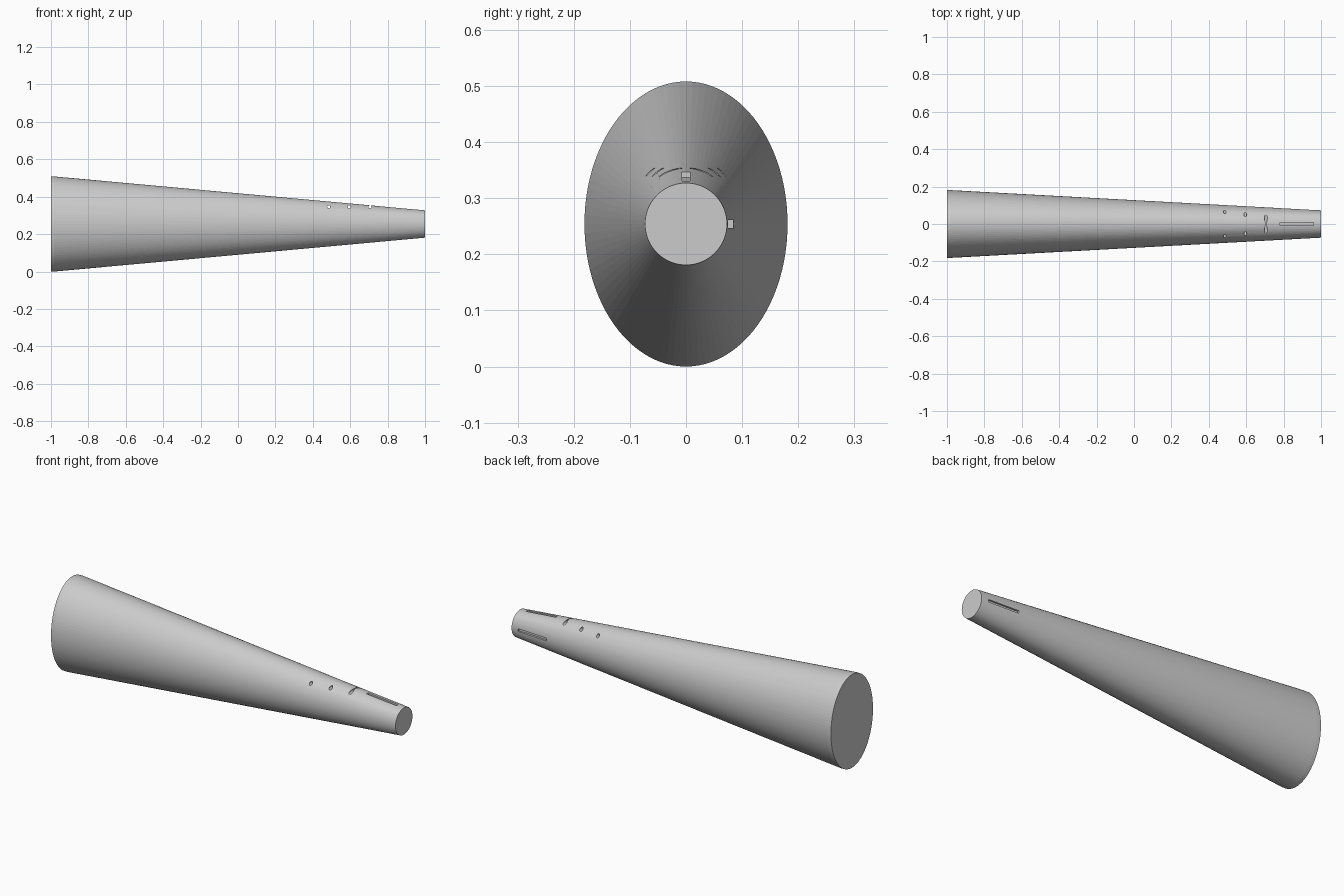
import bpy, bmesh, math
from mathutils import Matrix, Vector

if "Cube" in bpy.data.objects:
    bpy.data.objects.remove(bpy.data.objects["Cube"])

grey = bpy.data.materials.new("light_grey")
grey.use_nodes = True
colour = (0.6, 0.6, 0.6, 1)
grey.diffuse_color = colour
grey.node_tree.nodes["Principled BSDF"].inputs["Base Color"].default_value = colour

CENTRE = 0.254
SIDES = 96
BIG_Y, BIG_Z, SMALL = 0.181, 0.254, 0.073
COLLAR = -0.98


def add_object(name, bm):
    bmesh.ops.recalc_face_normals(bm, faces=bm.faces)
    mesh = bpy.data.meshes.new(name)
    bm.to_mesh(mesh)
    bm.free()
    mesh.materials.append(grey)
    obj = bpy.data.objects.new(name, mesh)
    bpy.context.collection.objects.link(obj)
    return obj


def radius_at(x, big):
    t = (x - COLLAR) / (1 - COLLAR)
    return big + (SMALL - big) * t


# Body: oval collar tapering to a round tip
bm = bmesh.new()
rings = []
for x, ry, rz in ((-1, BIG_Y, BIG_Z), (COLLAR, BIG_Y, BIG_Z), (1, SMALL, SMALL)):
    angles = [2 * math.pi * i / SIDES for i in range(SIDES)]
    rings.append([bm.verts.new((x, ry * math.cos(a), CENTRE + rz * math.sin(a)))
                  for a in angles])
for a, b in zip(rings, rings[1:]):
    for i in range(SIDES):
        j = (i + 1) % SIDES
        bm.faces.new((a[i], a[j], b[j], b[i]))
bm.faces.new(rings[0])
bm.faces.new(rings[-1])
body = add_object("tapered_body", bm)


# Cutters: three cross holes through the upper body
cutters = []
for x in (0.485, 0.595, 0.705):
    bm = bmesh.new()
    place = Matrix.Translation((x, 0, 0.346)) @ Matrix.Rotation(math.pi / 2, 4, "X")
    bmesh.ops.create_cone(bm, cap_ends=True, segments=24, radius1=0.008,
                          radius2=0.008, depth=0.5, matrix=place)
    cutters.append(add_object("cross_hole_cutter", bm))


# Cutters: shallow slots following the taper, on the top and the back
def slot_cutter(name, out, big):
    start, end, depth, half = 0.78, 0.96, 0.01, 0.007
    side = out.cross(Vector((1, 0, 0)))
    bm = bmesh.new()
    quads = []
    for x in (start, end):
        r = radius_at(x, big)
        quads.append([bm.verts.new(Vector((x, 0, CENTRE)) + out * (r + h) + side * w)
                      for h, w in ((-depth, -half), (-depth, half),
                                   (depth, half), (depth, -half))])
    a, b = quads
    bm.faces.new(a)
    bm.faces.new(b)
    for i in range(4):
        j = (i + 1) % 4
        bm.faces.new((a[i], a[j], b[j], b[i]))
    return add_object(name, bm)


cutters.append(slot_cutter("top_slot_cutter", Vector((0, 0, 1)), BIG_Z))
cutters.append(slot_cutter("back_slot_cutter", Vector((0, 1, 0)), BIG_Y))

for cutter in cutters:
    mod = body.modifiers.new(cutter.name, "BOOLEAN")
    mod.operation = "DIFFERENCE"
    mod.solver = "EXACT"
    mod.object = cutter
    cutter.hide_render = True
    cutter.hide_viewport = True
